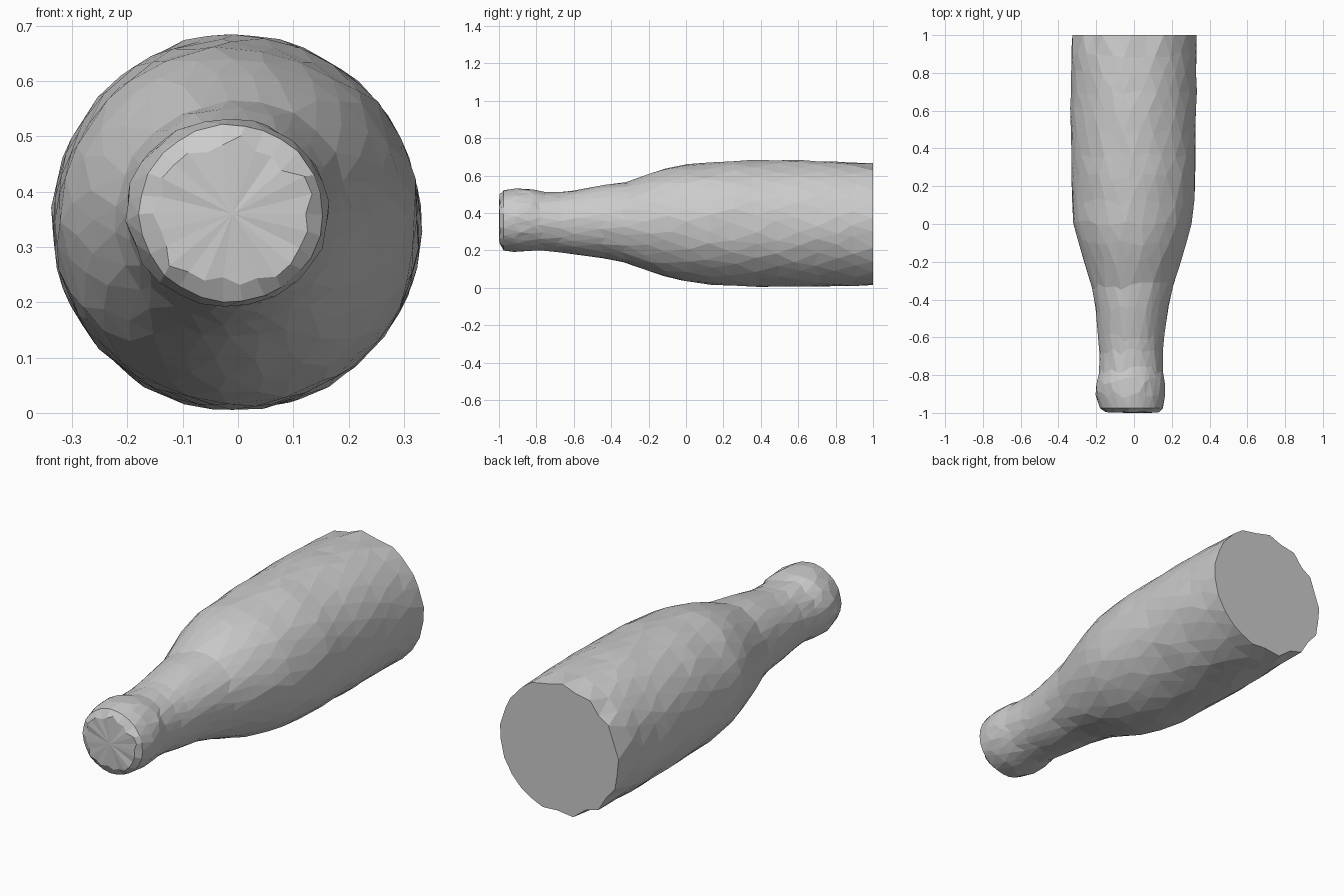
import bpy, bmesh, math, random

if "Cube" in bpy.data.objects:
    bpy.data.objects.remove(bpy.data.objects["Cube"])

random.seed(4)
SIDES = 26

# Bottle outline: y, x left, x right, z bottom, z top
PROFILE = [
    (-0.975, -0.18, 0.155, 0.20, 0.522),
    (-0.90, -0.205, 0.166, 0.188, 0.535),
    (-0.83, -0.20, 0.165, 0.195, 0.532),
    (-0.77, -0.182, 0.152, 0.20, 0.514),
    (-0.68, -0.182, 0.152, 0.19, 0.513),
    (-0.60, -0.19, 0.160, 0.178, 0.521),
    (-0.45, -0.202, 0.180, 0.16, 0.552),
    (-0.33, -0.225, 0.208, 0.135, 0.562),
    (-0.20, -0.268, 0.250, 0.088, 0.612),
    (-0.10, -0.297, 0.280, 0.058, 0.643),
    (0.00, -0.320, 0.303, 0.033, 0.663),
    (0.12, -0.330, 0.322, 0.016, 0.671),
    (0.25, -0.334, 0.329, 0.010, 0.682),
    (0.60, -0.338, 0.331, 0.003, 0.686),
    (0.80, -0.336, 0.333, 0.007, 0.678),
    (1.00, -0.332, 0.332, 0.008, 0.667),
]


def outline(y):
    """Interpolated outline values at y."""
    for a, b in zip(PROFILE, PROFILE[1:]):
        if y <= b[0]:
            t = max(0, (y - a[0]) / (b[0] - a[0]))
            return [p + (q - p) * t for p, q in zip(a[1:], b[1:])]
    return PROFILE[-1][1:]


def point(y, ang, scale=1.0):
    x0, x1, z0, z1 = outline(y)
    return ((x0 + x1) / 2 + (x1 - x0) / 2 * scale * math.cos(ang), y,
            (z0 + z1) / 2 + (z1 - z0) / 2 * scale * math.sin(ang))


bm = bmesh.new()
step = 2 * math.pi / SIDES

# Roughly faceted wall: staggered rings with jittered vertices
rows = [p[0] for p in PROFILE[:13]] + [0.37, 0.49, 0.6, 0.7, 0.8, 0.9, 1.0]
rings = []
for r, y in enumerate(rows):
    ring = []
    for i in range(SIDES):
        ang = (i + 0.5 * (r % 2) + random.uniform(-0.2, 0.2)) * step
        yy = y if r in (0, len(rows) - 1) else y + random.uniform(-0.022, 0.022)
        scale = random.uniform(0.985, 1.006)
        # chipped rim on the left of the base
        if y == 1.0 and math.cos(ang) < 0.25 and i % 2:
            scale = random.uniform(0.91, 0.97)
        ring.append(bm.verts.new(point(yy, ang, scale)))
    rings.append(ring)

for r, (a, b) in enumerate(zip(rings, rings[1:])):
    for i in range(SIDES):
        j = (i + 1) % SIDES
        if r % 2:
            bm.faces.new((a[i], b[i], b[j]))
            bm.faces.new((a[i], b[j], a[j]))
        else:
            bm.faces.new((a[i], b[i], a[j]))
            bm.faces.new((a[j], b[i], b[j]))

# Slightly domed mouth end
inner = [bm.verts.new((x, -1.0 + random.uniform(0, 0.008), z)) for x, _, z in
         (point(-0.975, i * step, random.uniform(0.72, 0.9)) for i in range(SIDES))]
for i in range(SIDES):
    j = (i + 1) % SIDES
    bm.faces.new((rings[0][i], rings[0][j], inner[j], inner[i]))
hub = bm.verts.new((-0.01, -1.0, 0.36))
for i in range(SIDES):
    bm.faces.new((inner[i], inner[(i + 1) % SIDES], hub))

# Flat base
bm.faces.new(rings[-1])
bmesh.ops.recalc_face_normals(bm, faces=bm.faces)

mesh = bpy.data.meshes.new("bottle")
bm.to_mesh(mesh)
bm.free()
bottle = bpy.data.objects.new("bottle", mesh)
bpy.context.collection.objects.link(bottle)
